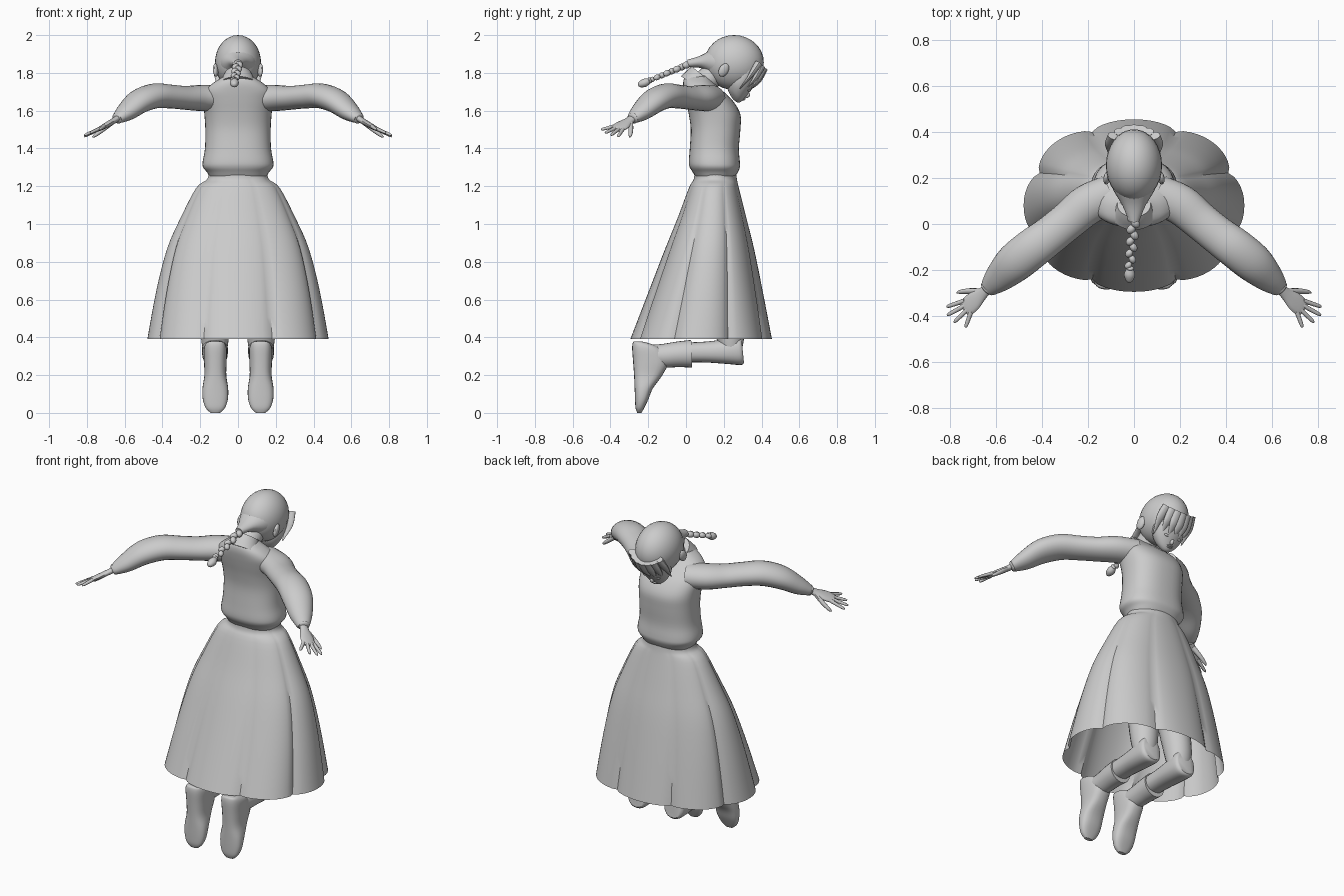
import bpy
import math
from mathutils import Vector, Matrix

if "Cube" in bpy.data.objects:
    bpy.data.objects.remove(bpy.data.objects["Cube"], do_unlink=True)

grey = bpy.data.materials.new("plain grey")
grey.use_nodes = True
GREY = (0.6, 0.6, 0.6, 1)
grey.diffuse_color = GREY
grey.node_tree.nodes["Principled BSDF"].inputs["Base Color"].default_value = GREY
X = Vector((1, 0, 0))


def add_mesh(name, verts, faces):
    me = bpy.data.meshes.new(name)
    me.from_pydata(verts, [], faces)
    me.materials.append(grey)
    ob = bpy.data.objects.new(name, me)
    bpy.context.collection.objects.link(ob)
    return ob


def spline(rows, steps):
    """Catmull-Rom interpolation through section rows."""
    rows = [Vector(r) for r in rows]
    out = []
    for i in range(len(rows) - 1):
        a, b, c, d = rows[max(i - 1, 0)], rows[i], rows[i + 1], rows[min(i + 2, len(rows) - 1)]
        for k in range(steps):
            t = k / steps
            out.append(b + (c - a) * (t / 2) + (a * 2 - b * 5 + c * 4 - d) * (t * t / 2)
                       + (b * 3 - a - c * 3 + d) * (t ** 3 / 2))
    return out + [rows[-1]]


def loft(name, rows, n=24, steps=4, ref=X, axis=None, power=2, caps=True, fold=None):
    """Tube through rows of (x, y, z, side radius, other radius)."""
    rows = spline(rows, steps)
    verts, faces = [], []
    for i, r in enumerate(rows):
        lo, hi = rows[max(i - 1, 0)], rows[min(i + 1, len(rows) - 1)]
        tan = Vector(axis) if axis else (Vector(hi[:3]) - Vector(lo[:3])).normalized()
        side = (ref - tan * ref.dot(tan)).normalized()
        other = tan.cross(side)
        for j in range(n):
            a = math.tau * j / n
            c, s = math.cos(a), math.sin(a)
            k = fold(a, i / (len(rows) - 1)) if fold else 1
            u = math.copysign(abs(c) ** (2 / power), c) * r[3] * k
            v = math.copysign(abs(s) ** (2 / power), s) * r[4] * k
            verts.append(Vector(r[:3]) + side * u + other * v)
    for i in range(len(rows) - 1):
        for j in range(n):
            k = (j + 1) % n
            faces.append((i * n + j, i * n + k, (i + 1) * n + k, (i + 1) * n + j))
    if caps:
        faces.append(tuple(reversed(range(n))))
        faces.append(tuple(range(len(verts) - n, len(verts))))
    return add_mesh(name, verts, faces)


def upright(name, rows, x=0, **kw):
    """Loft along z from rows of (z, half width, back y, front y)."""
    return loft(name, [(x, (b + f) / 2, z, w, (f - b) / 2) for z, w, b, f in rows],
                axis=(0, 0, 1), **kw)


def ball(name, centre, radii, rot=None, seg=32):
    bpy.ops.mesh.primitive_uv_sphere_add(segments=seg, ring_count=seg // 2)
    ob = bpy.context.object
    ob.name = name
    ob.data.materials.append(grey)
    m = Matrix.Translation(centre) @ (rot or Matrix()) @ Matrix.Diagonal((*radii, 1))
    ob.data.transform(m)
    return ob


# Skirt with scalloped folds deepening toward the hem
def scallop(a, t):
    return 1 - 0.08 * t * (1 - abs(math.cos(4 * a)) ** 0.6)


upright("skirt", [(1.27, .155, .045, .265), (1.235, .165, .04, .27), (1.19, .222, .015, .28),
                  (1.03, .305, -.045, .32), (.87, .375, -.11, .36), (.65, .432, -.195, .405),
                  (.39, .48, -.295, .455)],
        n=96, power=2.15, caps=False, fold=scallop)

# Blouse body with a gathered hem
upright("blouse", [(1.25, .15, .05, .26), (1.275, .165, .035, .275), (1.30, .185, .02, .285),
                   (1.33, .187, .015, .285), (1.40, .175, .02, .28), (1.50, .173, .025, .288),
                   (1.58, .178, .015, .288), (1.65, .185, 0, .25), (1.70, .178, -.01, .2),
                   (1.74, .14, -.015, .155), (1.77, .095, -.01, .13), (1.785, .07, .01, .12)],
        n=40, power=2.4)

loft("neck", [(0, .06, 1.70, .075, .075), (0, .12, 1.77, .065, .065), (0, .21, 1.84, .06, .06)])
loft("collar", [(0, .045, 1.735, .1, .085), (0, .065, 1.765, .085, .078), (0, .085, 1.79, .073, .07)])

# Head is bowed forward: local frame is side, front, up
pitch = Matrix.Rotation(math.radians(-40), 4, 'X')
face_frame = Matrix.Translation((0, .29, 1.785)) @ pitch


def on_face(x, f, u):
    return face_frame @ Vector((x, f, u))


face = loft("face", [(0, .06, -.122, .015, .012), (0, .052, -.112, .036, .034),
                     (0, .036, -.09, .064, .056), (0, .022, -.05, .09, .07),
                     (0, .014, 0, .1, .076), (0, 0, .06, .1, .08)], n=32, axis=(0, 0, 1))
face.data.transform(face_frame)
ball("nose", on_face(0, .094, -.057), (.011, .012, .016), pitch, 16)
ball("upper_lip", on_face(0, .092, -.08), (.021, .008, .005), pitch, 16)
ball("lower_lip", on_face(0, .09, -.088), (.017, .008, .005), pitch, 16)

# Hair: cap, gathered back, fringe locks and braid
ball("hair_cap", (0, .255, 1.855), (.122, .157, .145))
loft("hair_gather", [(0, .2, 1.855, .112, .11), (0, .14, 1.858, .086, .072),
                     (0, .08, 1.858, .05, .034), (0, .01, 1.85, .022, .02)])
for i in range(7):
    x = (i - 3) / 3
    dip = -.022 - .035 * x * x + (.012 if i % 2 else 0)
    loft("fringe_lock", [on_face(x * .085, .07 - .04 * x * x, .11).to_tuple() + (.03, .02),
                         on_face(x * .1, .087 - .05 * x * x, .05).to_tuple() + (.027, .015),
                         on_face(x * .103, .09 - .05 * x * x, .015).to_tuple() + (.019, .009),
                         on_face(x * .1, .09 - .05 * x * x, dip).to_tuple() + (.003, .002)], n=12)

start, end = Vector((0, .03, 1.853)), Vector((-.017, -.18, 1.765))
lie = (end - start).normalized().to_track_quat('Y', 'Z').to_matrix().to_4x4()
for i in range(9):
    t = i / 8
    s = 1 if i % 2 else -1
    r = .023 - .006 * t
    ball("braid_strand", start.lerp(end, t) + X * s * .008, (r * .85, r * 1.1, r * .85),
         lie @ Matrix.Rotation(s * .6, 4, 'Z'), 16)
ball("braid_tie", end + Vector((0, -.012, -.004)), (.017, .009, .017), lie, 16)
loft("braid_end", [(-.017, -.19, 1.76, .012, .012), (-.019, -.218, 1.748, .024, .022),
                   (-.02, -.245, 1.738, .016, .015), (-.02, -.253, 1.735, .006, .006)], n=16)

# Paired parts
for s, label in ((1, "left"), (-1, "right")):
    ref = Vector((.69 * s, .72, 0))

    ball(label + "_ear", (s * .118, .2, 1.815), (.014, .026, .038),
         Matrix.Rotation(-.5, 4, 'X') @ Matrix.Rotation(s * .25, 4, 'Z'), 16)
    ball(label + "_eye", on_face(s * .04, .079, -.032), (.018, .009, .008), pitch, 16)

    loft(label + "_sleeve", [(s * .1, .13, 1.665, .085, .07), (s * .2, .085, 1.667, .088, .069),
                             (s * .28, .02, 1.668, .083, .063), (s * .36, -.045, 1.675, .083, .063),
                             (s * .44, -.105, 1.678, .087, .066), (s * .52, -.17, 1.65, .085, .063),
                             (s * .585, -.232, 1.598, .066, .05), (s * .625, -.27, 1.568, .045, .034),
                             (s * .64, -.283, 1.558, .034, .026)], ref=ref)
    ball(label + "_cuff", (s * .638, -.281, 1.56), (.035, .014, .03),
         Vector((s * .13, -.13, -.07)).to_track_quat('Y', 'Z').to_matrix().to_4x4(), 16)

    # Hand with spread fingers
    spread = Vector((s * .08, .14, -.04))
    loft(label + "_palm", [(s * .63, -.275, 1.565, .022, .017), (s * .66, -.303, 1.545, .027, .016),
                           (s * .7, -.338, 1.522, .041, .014), (s * .73, -.366, 1.505, .038, .011),
                           (s * .738, -.374, 1.50, .03, .006)], n=16, ref=spread)
    knuckle = Vector((s * .722, -.358, 1.51))
    for i, tip in enumerate(((.815, -.36, 1.462), (.813, -.397, 1.47),
                             (.783, -.428, 1.482), (.733, -.45, 1.50))):
        base = knuckle + spread.normalized() * (.029 - .019 * i)
        tip = Vector((s * tip[0], tip[1], tip[2]))
        loft(label + "_finger", [(*base, .0105, .0105), (*base.lerp(tip, .5), .0095, .009),
                                 (*base.lerp(tip, .88), .008, .007), (*tip, .003, .003)],
             n=10, ref=spread)
    loft(label + "_thumb", [(s * .67, -.295, 1.535, .016, .013), (s * .715, -.292, 1.50, .013, .012),
                            (s * .755, -.295, 1.47, .009, .009), (s * .77, -.3, 1.46, .003, .003)],
         n=10, ref=ref)

    # Trouser legs, bent at the knee
    loft(label + "_thigh", [(s * .08, .15, 1.15, .085, .1), (s * .1, .19, .75, .09, .095),
                            (s * .12, .23, .45, .078, .08), (s * .122, .238, .34, .066, .06)])
    loft(label + "_shin", [(s * .122, .3, .335, .055, .07), (s * .122, .28, .333, .068, .08),
                           (s * .122, .2, .325, .068, .065), (s * .122, .1, .322, .062, .055),
                           (s * .122, -.02, .32, .058, .052)], power=2.3)

    # Boots: shaft lies level, foot points down
    loft(label + "_boot_shaft", [(s * .122, .03, .313, .068, .073), (s * .122, -.04, .31, .064, .068),
                                 (s * .12, -.12, .302, .058, .063), (s * .12, -.2, .3, .055, .06)])
    upright(label + "_boot_foot", [(.378, .03, -.275, -.235), (.37, .048, -.282, -.2),
                                   (.34, .06, -.285, -.13), (.27, .06, -.28, -.095),
                                   (.2, .058, -.275, -.125), (.13, .068, -.272, -.175),
                                   (.07, .066, -.27, -.2), (.025, .05, -.267, -.222),
                                   (0, .025, -.258, -.235)], x=s * .12, power=2.6)

# Smooth shading with sharp edges kept
for ob in bpy.context.scene.objects:
    ob.select_set(ob.type == 'MESH')
    if ob.type == 'MESH':
        bpy.context.view_layer.objects.active = ob
bpy.ops.object.shade_smooth_by_angle(angle=math.radians(40))
